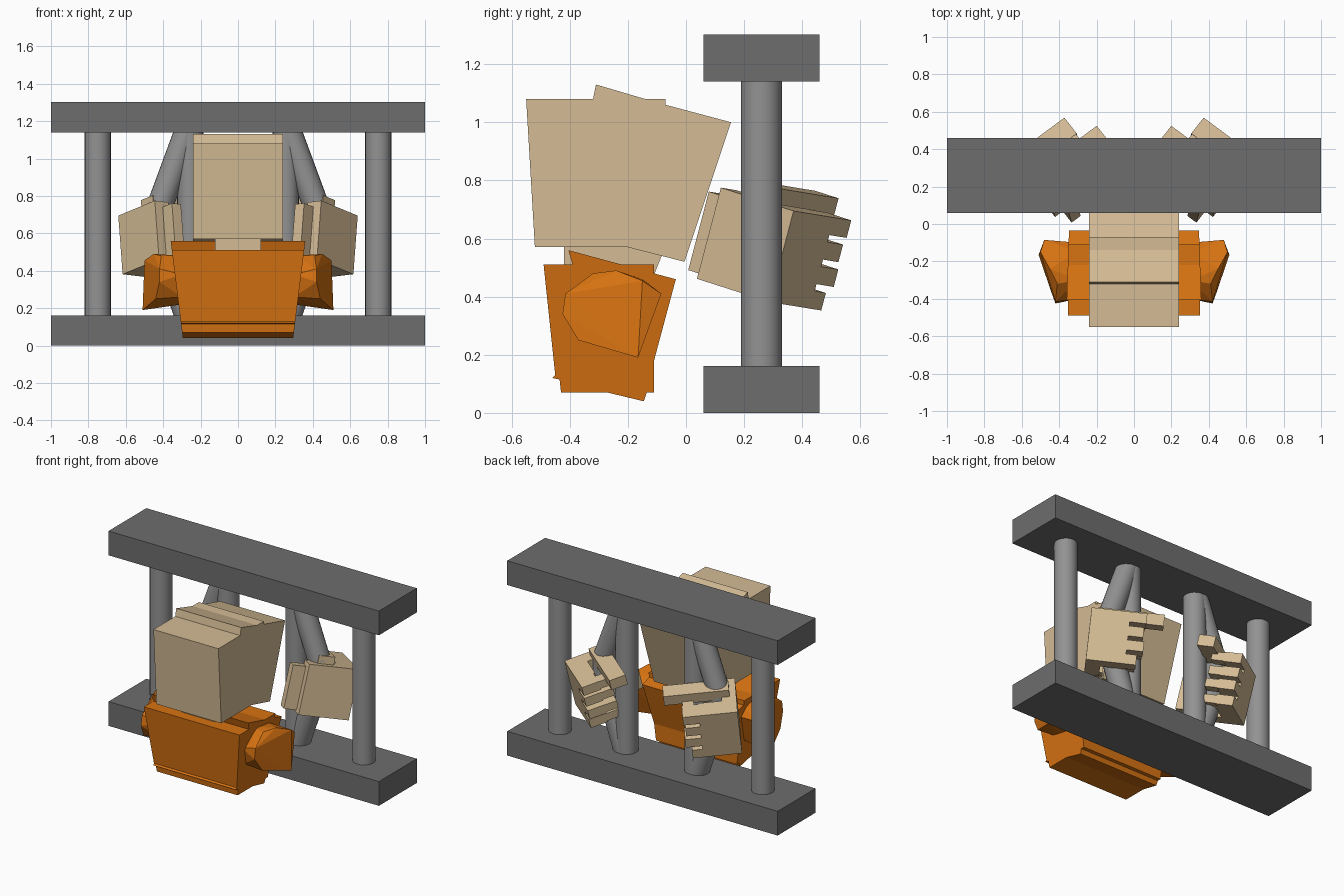
import bpy, bmesh, math
from mathutils import Vector, Matrix

if "Cube" in bpy.data.objects:
    bpy.data.objects.remove(bpy.data.objects["Cube"])


def material(name, rgb):
    m = bpy.data.materials.new(name)
    m.diffuse_color = (*rgb, 1)
    m.use_nodes = True
    m.node_tree.nodes["Principled BSDF"].inputs["Base Color"].default_value = m.diffuse_color
    return m


DARK = material("dark grey", (0.155, 0.155, 0.155))
STEEL = material("steel grey", (0.29, 0.29, 0.29))
SKIN = material("skin tan", (0.66, 0.50, 0.30))
ORANGE = material("orange", (0.68, 0.17, 0.006))


def finish(name, bm, mat):
    bmesh.ops.recalc_face_normals(bm, faces=bm.faces[:])
    me = bpy.data.meshes.new(name)
    bm.to_mesh(me)
    bm.free()
    me.materials.append(mat)
    ob = bpy.data.objects.new(name, me)
    bpy.context.collection.objects.link(ob)
    return ob


def add_box(bm, lo, hi, mat=Matrix()):
    lo, hi = Vector(lo), Vector(hi)
    m = mat @ Matrix.Translation((lo + hi) / 2) @ Matrix.Diagonal((*(hi - lo), 1))
    bmesh.ops.create_cube(bm, size=1, matrix=m)


def slab(name, profile, half_width, mat):
    """Side (y, z) profile spanning x; half_width is a function of z."""
    bm = bmesh.new()
    rings = [[bm.verts.new((s * half_width(z), y, z)) for y, z in profile]
             for s in (-1, 1)]
    for r in rings:
        bm.faces.new(r)
    n = len(profile)
    for i in range(n):
        j = (i + 1) % n
        bm.faces.new((rings[0][i], rings[0][j], rings[1][j], rings[1][i]))
    return finish(name, bm, mat)


def rod(name, path, radius=0.07):
    """Steel bar made of round segments along a path."""
    bm = bmesh.new()
    for a, b in zip(path, path[1:]):
        a, b = Vector(a), Vector(b)
        d = b - a
        m = Matrix.Translation((a + b) / 2) @ d.to_track_quat('Z', 'Y').to_matrix().to_4x4()
        bmesh.ops.create_cone(bm, cap_ends=True, segments=24, radius1=radius,
                              radius2=radius, depth=d.length, matrix=m)
    ob = finish(name, bm, STEEL)
    for p in ob.data.polygons:
        p.use_smooth = len(p.vertices) == 4
    return ob


# Beams
for name, z in (("bottom_beam", 0), ("top_beam", 1.14)):
    bm = bmesh.new()
    add_box(bm, (-1, 0.06, z), (1, 0.46, z + 0.162))
    finish(name, bm, DARK)

# Head and torso: stepped side silhouettes
slab("head", [(-.55, 1.08), (-.52, .57), (-.2, .57), (-.005, .52), (.155, 1.0),
              (-.07, 1.06), (-.07, 1.08), (-.14, 1.08), (-.31, 1.13), (-.32, 1.08)],
     lambda z: 0.24, SKIN)
slab("neck", [(-.42, .58), (-.42, .45), (-.12, .45), (-.08, .55), (-.15, .58)],
     lambda z: 0.122, SKIN)
slab("torso", [(-.49, .51), (-.45, .13), (-.46, .12), (-.435, .115), (-.43, .07),
               (-.27, .07), (-.145, .04), (-.135, .07), (-.11, .07), (-.11, .18),
               (-.035, .46), (-.11, .48), (-.11, .51), (-.22, .51), (-.405, .56),
               (-.39, .51)],
     lambda z: 0.295 + 0.125 * (z - 0.04), ORANGE)

for side, s in (("left", -1), ("right", 1)):
    flip = Matrix.Diagonal((s, 1, 1, 1))

    # Straight and bent bars
    rod(side + "_outer_bar", [(s * .75, .26, .02), (s * .75, .26, 1.28)])
    rod(side + "_inner_bar", [(s * .255, .26, .02), (s * .255, .26, 1.28)])
    rod(side + "_bent_bar", [(s * .25, .26, .1), (s * .42, .26, .6),
                             (s * .42, .26, .74), (s * .25, .26, 1.2)])

    # Sleeve stub
    bm = bmesh.new()
    outer = [(.45, -.24, .49), (.50, -.15, .455), (.51, -.165, .19), (.48, -.25, .235),
             (.44, -.37, .25), (.42, -.425, .34), (.42, -.415, .41), (.41, -.32, .48),
             (.48, -.085, .41)]
    for x, y, z in outer:
        bm.verts.new((s * x, y, z))
    for y, z in ((-.15, .46), (-.1, .4), (-.16, .22), (-.37, .26), (-.4, .38), (-.3, .48)):
        bm.verts.new((s * .3, y, z))
    bmesh.ops.convex_hull(bm, input=bm.verts[:])
    finish(side + "_sleeve", bm, ORANGE)

    # Hand: local axes u (palm width), v (along fingers), w (up)
    u = Vector((.195, .25, -.08)).normalized()
    v = Vector((-.285, .175, -.025))
    v = (v - u * v.dot(u)).normalized()
    w = v.cross(u)
    if w.z < 0:
        w = -w
    frame = Matrix((u, v, w)).transposed().to_4x4()
    hand = flip @ Matrix.Translation((.64, .37, .695)) @ frame
    bm = bmesh.new()
    add_box(bm, (-.327, 0, -.325), (0, .09, 0), hand)        # palm
    add_box(bm, (-.41, .05, -.31), (-.30, .11, -.03), hand)  # heel of the hand
    add_box(bm, (-.12, 0, -.325), (0, .235, 0), hand)        # knuckles
    for i, length in enumerate((.335, .325, .335, .30)):     # fingers
        top = -i * .0875
        add_box(bm, (-.11, .2, top - .0625), (0, length, top), hand)
        add_box(bm, (-.19, length - .075, top - .058), (-.08, length - .005, top - .005), hand)
    add_box(bm, (-.26, .04, -.02), (-.155, .44, .05), hand)  # thumb
    finish(side + "_hand", bm, SKIN)
